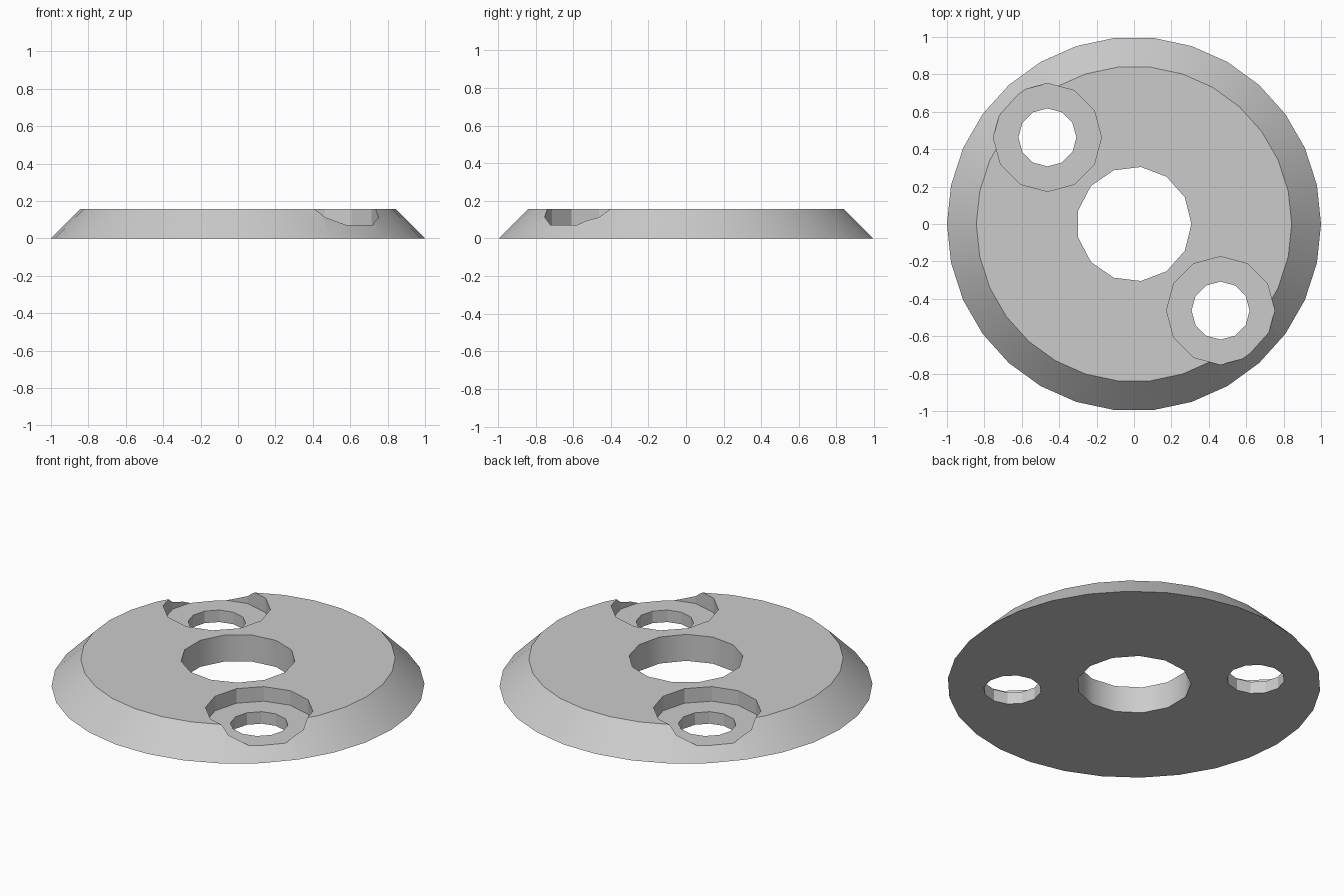
import bpy
import bmesh
from math import cos, sin, pi, radians

if "Cube" in bpy.data.objects:
    bpy.data.objects.remove(bpy.data.objects["Cube"], do_unlink=True)

HEIGHT = 0.157
BOLT = 0.463  # bolt hole offset along both x and y

grey = bpy.data.materials.new("light_grey")
grey.use_nodes = True
colour = (0.6, 0.6, 0.6, 1)
grey.diffuse_color = colour
grey.node_tree.nodes["Principled BSDF"].inputs["Base Color"].default_value = colour


def frustum(name, sides, r_low, r_high, z_low, z_high, x=0, y=0):
    """Upright prism or cone slice with its first corner on +x."""
    bm = bmesh.new()
    rings = []
    for r, z in ((r_low, z_low), (r_high, z_high)):
        angles = [2 * pi * i / sides for i in range(sides)]
        rings.append([bm.verts.new((x + r * cos(a), y + r * sin(a), z)) for a in angles])
    low, high = rings
    bm.faces.new(low[::-1])
    bm.faces.new(high)
    for i in range(sides):
        j = (i + 1) % sides
        bm.faces.new((low[i], low[j], high[j], high[i]))
    mesh = bpy.data.meshes.new(name)
    bm.to_mesh(mesh)
    bm.free()
    mesh.materials.append(grey)
    obj = bpy.data.objects.new(name, mesh)
    bpy.context.collection.objects.link(obj)
    return obj


# Bevelled round plate
plate = frustum("flange_plate", 30, 1, 1 - HEIGHT, 0, HEIGHT)

# Centre bore, then two counterbored bolt holes on the diagonal
cutters = [frustum("centre_bore_cutter", 13, 0.307, 0.307, -0.1, 0.3)]
for side in (1, -1):
    x, y = side * BOLT, -side * BOLT
    cutters.append(frustum("counterbore_cutter", 12, 0.289, 0.289, 0.071, 0.3, x, y))
    cutters.append(frustum("bolt_hole_cutter", 12, 0.155, 0.155, -0.1, 0.3, x, y))

bpy.ops.object.select_all(action="DESELECT")
plate.select_set(True)
bpy.context.view_layer.objects.active = plate
for cutter in cutters:
    cutter.hide_render = True
    cut = plate.modifiers.new("cut", "BOOLEAN")
    cut.operation = "DIFFERENCE"
    cut.solver = "EXACT"
    cut.object = cutter
    bpy.ops.object.modifier_apply(modifier=cut.name)
    bpy.data.objects.remove(cutter, do_unlink=True)

# Soft shading round the rim and bore, crisp edges elsewhere
bpy.ops.object.shade_smooth_by_angle(angle=radians(29))
